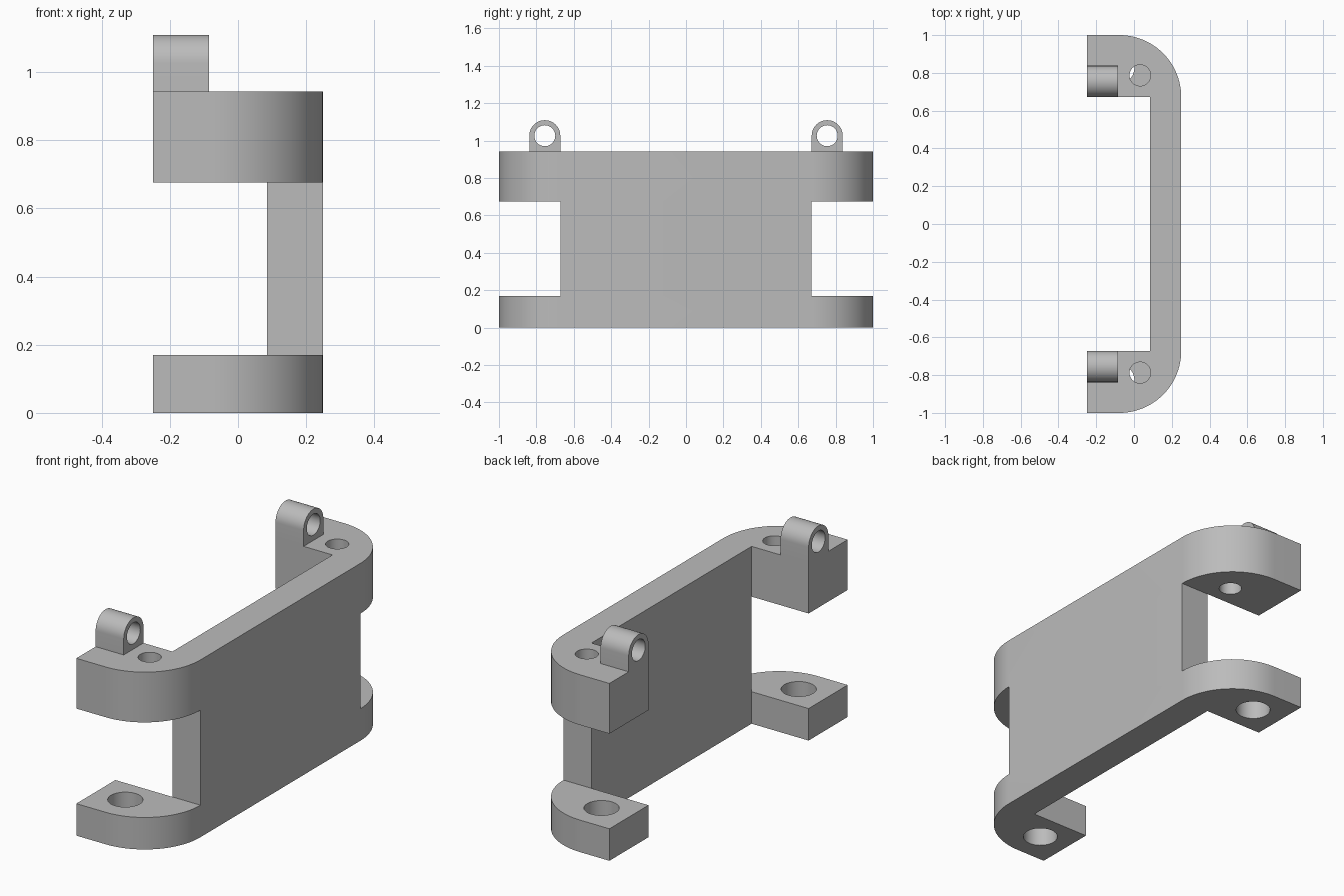
import bpy, bmesh
from math import cos, sin, pi, radians
from mathutils import Vector, Matrix

cube = bpy.data.objects.get("Cube")
if cube:
    bpy.data.objects.remove(cube, do_unlink=True)

# Main dimensions
BACK, INNER, FRONT = -0.25, 0.085, 0.25       # x: arm ends, plate inside, plate outside
ARM, END = 0.672, 1.0                         # y: arm inside, arm outside
FOOT, SHELF, TOP = 0.17, 0.675, 0.942         # z: lower arm top, upper arm underside, top
RADIUS = END - ARM

grey = bpy.data.materials.new("plain grey")
grey.use_nodes = True
grey.diffuse_color = (0.5, 0.5, 0.5, 1)
grey.node_tree.nodes["Principled BSDF"].inputs["Base Color"].default_value = (0.5, 0.5, 0.5, 1)


def arc(cx, cy, r, start, end, steps):
    angles = [radians(start + (end - start) * i / steps) for i in range(steps + 1)]
    return [(cx + r * cos(a), cy + r * sin(a)) for a in angles]


def prism(name, outline, depth, to_3d):
    """Extrude a 2D outline by the depth vector."""
    bm = bmesh.new()
    face = bm.faces.new([bm.verts.new(to_3d(p)) for p in outline])
    grown = bmesh.ops.extrude_face_region(bm, geom=[face], use_keep_orig=True)
    moved = [v for v in grown["geom"] if isinstance(v, bmesh.types.BMVert)]
    bmesh.ops.translate(bm, verts=moved, vec=Vector(depth))
    bmesh.ops.recalc_face_normals(bm, faces=bm.faces)
    mesh = bpy.data.meshes.new(name)
    bm.to_mesh(mesh)
    bm.free()
    obj = bpy.data.objects.new(name, mesh)
    bpy.context.collection.objects.link(obj)
    mesh.materials.append(grey)
    return obj


def upright(name, outline, z0, z1):
    return prism(name, outline, (0, 0, z1 - z0), lambda p: (p[0], p[1], z0))


def cut(obj, cutter):
    cutter.hide_render = True
    mod = obj.modifiers.new("cut", "BOOLEAN")
    mod.operation = "DIFFERENCE"
    mod.solver = "EXACT"
    mod.object = cutter
    bpy.ops.object.select_all(action="DESELECT")
    bpy.context.view_layer.objects.active = obj
    obj.select_set(True)
    bpy.ops.object.modifier_apply(modifier=mod.name)
    bpy.data.objects.remove(cutter, do_unlink=True)


def finish(obj):
    bpy.ops.object.select_all(action="DESELECT")
    bpy.context.view_layer.objects.active = obj
    obj.select_set(True)
    bpy.ops.object.shade_smooth_by_angle(angle=radians(30))


# Bracket: a channel with rounded outer corners
half = arc(FRONT - RADIUS, ARM, RADIUS, 0, 90, 24) + [(BACK, END), (BACK, ARM), (INNER, ARM)]
outline = half + [(x, -y) for x, y in reversed(half)]
bracket = upright("bracket", outline, 0, TOP)

for side in (-1, 1):
    # Gap between the upper and lower arms
    gap = [(x, side * y) for x, y in ((-0.5, ARM), (0.5, ARM), (0.5, 1.2), (-0.5, 1.2))]
    cut(bracket, upright("gap_cutter", gap, FOOT, SHELF))
    # Wide bolt hole below, narrow bolt hole above
    cut(bracket, upright("lower_hole_cutter",
                         arc(-0.083, side * 0.827, 0.085, 0, 352.5, 47), -0.1, 0.3))
    cut(bracket, upright("upper_hole_cutter",
                         arc(0.032, side * 0.787, 0.056, 0, 352.5, 47), 0.5, 1.1))
finish(bracket)

# Hinge lugs with a pin hole along x
LUG_R, LUG_Z = 0.083, 1.026
for side, name in ((-1, "front_lug"), (1, "back_lug")):
    mid = side * (ARM + LUG_R)
    shape = arc(mid, LUG_Z, LUG_R, 0, 180, 24) + [(mid - LUG_R, TOP), (mid + LUG_R, TOP)]
    lug = prism(name, shape, (0.165, 0, 0), lambda p: (BACK, p[0], p[1]))
    pin = arc(mid, LUG_Z, 0.056, 0, 352.5, 47)
    cut(lug, prism("pin_cutter", pin, (0.6, 0, 0), lambda p: (BACK - 0.2, p[0], p[1])))
    finish(lug)
